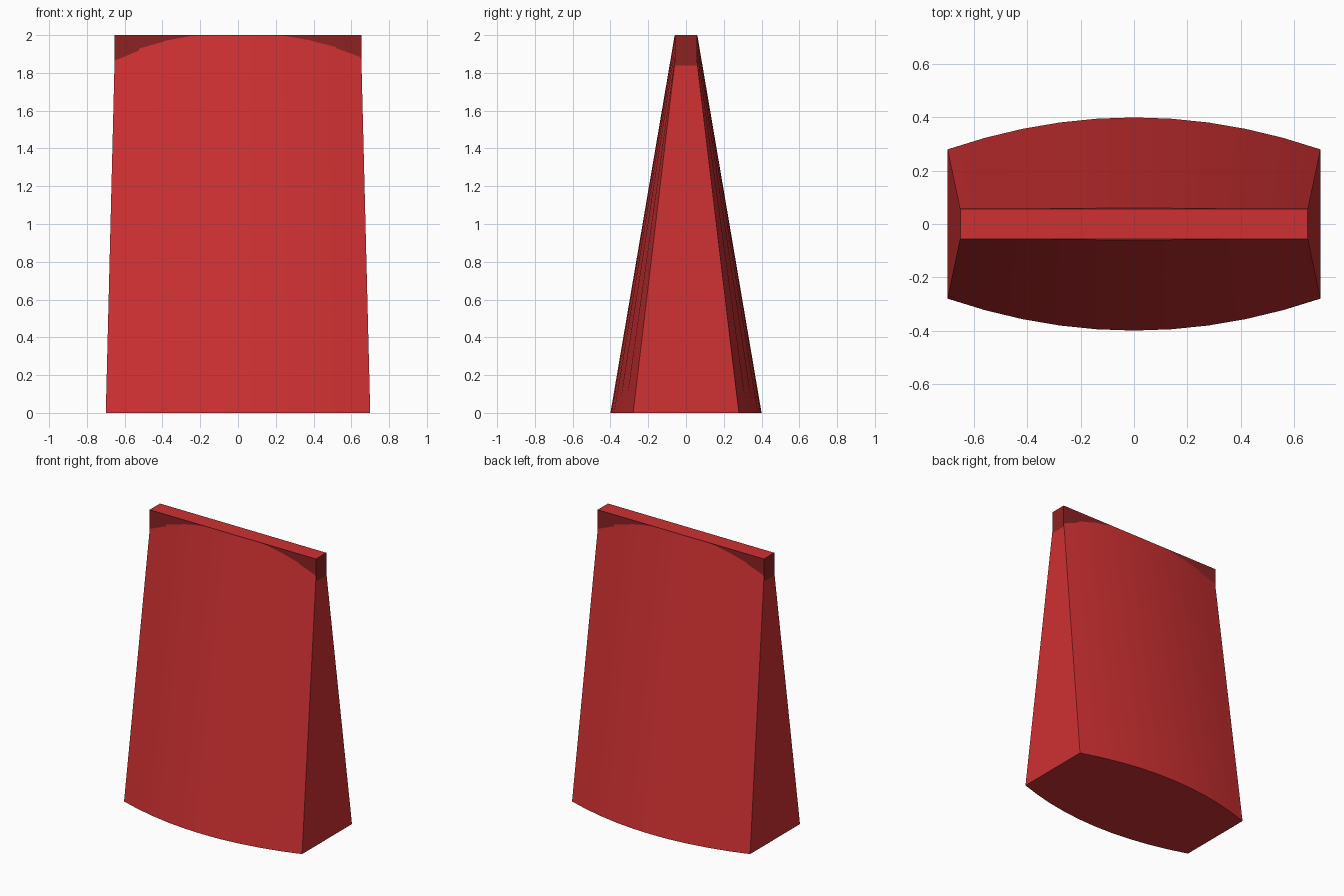
import bpy, bmesh

cube = bpy.data.objects.get("Cube")
if cube:
    bpy.data.objects.remove(cube, do_unlink=True)


def material(name, rgb):
    m = bpy.data.materials.new(name)
    m.use_nodes = True
    m.diffuse_color = (*rgb, 1)
    m.node_tree.nodes["Principled BSDF"].inputs["Base Color"].default_value = (*rgb, 1)
    return m


red = material("red", (0.62, 0.03, 0.032))
dark_red = material("dark red", (0.27, 0.016, 0.016))


def finish(bm, name, mats):
    bmesh.ops.recalc_face_normals(bm, faces=bm.faces)
    mesh = bpy.data.meshes.new(name)
    bm.to_mesh(mesh)
    bm.free()
    for m in mats:
        mesh.materials.append(m)
    ob = bpy.data.objects.new(name, mesh)
    bpy.context.collection.objects.link(ob)
    return ob


def bowed_ring(bm, half_x, corner_y, centre_y, z, steps=10):
    """Closed outline with straight ends and bowed front and back."""
    ring = []
    for side in (-1, 1):
        for i in range(steps + 1):
            t = 2 * i / steps - 1
            y = corner_y + (centre_y - corner_y) * (1 - t * t)
            ring.append(bm.verts.new((-side * t * half_x, side * y, z)))
    return ring


# Tapered wedge body with bowed front and back
bm = bmesh.new()
low = bowed_ring(bm, 0.7, 0.28, 0.4, 0)
high = bowed_ring(bm, 0.65, 0.042, 0.06, 1.999)
for i in range(len(low)):
    j = (i + 1) % len(low)
    bm.faces.new((low[i], low[j], high[j], high[i]))
bm.faces.new(low)
bm.faces.new(high)
body = finish(bm, "wedge_body", [red])
bpy.context.view_layer.objects.active = body
body.select_set(True)
bpy.ops.object.shade_smooth_by_angle()

# Dark bar along the top edge, with a red inset panel on its upper face
bm = bmesh.new()
bmesh.ops.create_cube(bm, size=1)
for v in bm.verts:
    v.co.x *= 1.308
    v.co.y *= 0.116
    v.co.z = 1.92 + v.co.z * 0.16
top = max(bm.faces, key=lambda f: f.calc_center_median().z)
for f in bm.faces:
    f.material_index = 1
bmesh.ops.inset_region(bm, faces=[top], thickness=0.007)
top.material_index = 0
finish(bm, "top_bar", [red, dark_red])
